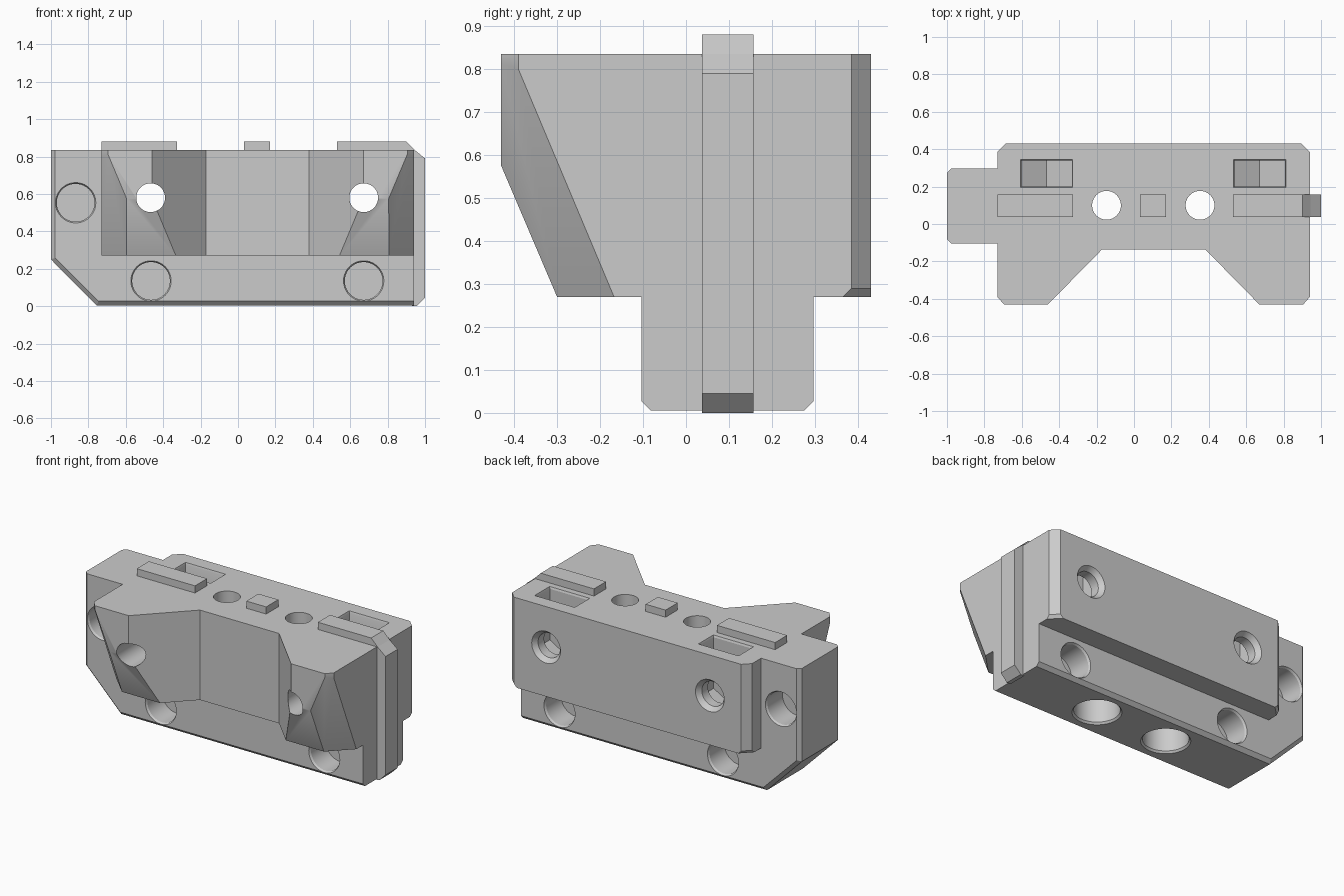
import bpy, bmesh
from math import tau
from mathutils import Vector

if "Cube" in bpy.data.objects:
    bpy.data.objects.remove(bpy.data.objects["Cube"], do_unlink=True)

grey = bpy.data.materials.new("plain_grey")
grey.use_nodes = True
colour = (0.6, 0.6, 0.6, 1)
grey.diffuse_color = colour
grey.node_tree.nodes["Principled BSDF"].inputs["Base Color"].default_value = colour


def finish(bm, name):
    bmesh.ops.recalc_face_normals(bm, faces=bm.faces)
    mesh = bpy.data.meshes.new(name)
    bm.to_mesh(mesh)
    bm.free()
    mesh.materials.append(grey)
    obj = bpy.data.objects.new(name, mesh)
    bpy.context.collection.objects.link(obj)
    return obj


def prism(outline, lo, hi, axis):
    """Extrude a 2D outline along Y (outline is x,z) or Z (outline is x,y)."""
    bm = bmesh.new()
    place = (lambda u, v: (u, lo, v)) if axis == "Y" else (lambda u, v: (u, v, lo))
    face = bm.faces.new([bm.verts.new(place(u, v)) for u, v in outline])
    top = bmesh.ops.extrude_face_region(bm, geom=[face])["geom"]
    shift = Vector((0, hi - lo, 0) if axis == "Y" else (0, 0, hi - lo))
    bmesh.ops.translate(bm, vec=shift, verts=[g for g in top if isinstance(g, bmesh.types.BMVert)])
    return bm


def box(x0, x1, y0, y1, z0, z1):
    return prism([(x0, y0), (x1, y0), (x1, y1), (x0, y1)], z0, z1, "Z")


def trim(bm, point, normal):
    """Cut off everything beyond a plane and cap the cut."""
    bmesh.ops.bisect_plane(bm, geom=bm.verts[:] + bm.edges[:] + bm.faces[:], dist=1e-5,
                           plane_co=point, plane_no=Vector(normal).normalized(), clear_outer=True)
    bmesh.ops.holes_fill(bm, edges=[e for e in bm.edges if e.is_boundary], sides=0)


def turned(profile, origin, direction):
    """Round cutter: (depth, radius) steps turned about a line into the body."""
    bm = bmesh.new()
    axis, origin = Vector(direction), Vector(origin)
    side = axis.orthogonal().normalized()
    steps = [(profile[0][0], 0)] + profile + [(profile[-1][0], 0)]
    verts = [bm.verts.new(origin + axis * d + side * r) for d, r in steps]
    edges = [bm.edges.new(pair) for pair in zip(verts, verts[1:])]
    bmesh.ops.spin(bm, geom=verts + edges, cent=origin, axis=axis, angle=tau, steps=40)
    bmesh.ops.remove_doubles(bm, verts=bm.verts, dist=1e-5)
    return bm


def combine(body, bm, operation):
    tool = finish(bm, "tool")
    mod = body.modifiers.new("combine", "BOOLEAN")
    mod.operation, mod.solver, mod.object = operation, "EXACT", tool
    bpy.context.view_layer.objects.active = body
    bpy.ops.object.modifier_apply(modifier=mod.name)
    bpy.data.objects.remove(tool, do_unlink=True)


LEFT, RIGHT, TOP, STEP, BASE = -0.73, 0.94, 0.835, 0.27, 0.005
FRONT, BACK = -0.103, 0.297

# Narrow core with a slanted lower corner and chamfered outer edges
core = prism([(-1, TOP), (-1, 0.25), (-0.757, BASE), (RIGHT, BASE), (RIGHT, TOP)], FRONT, BACK, "Y")
for y, s in ((FRONT + 0.022, -1), (BACK - 0.022, 1)):
    trim(core, (-1, y, 0.5), (-1, s, 0))
    trim(core, (-1, y, 0.25), (-0.71, s, -0.71))
    trim(core, (0, y, BASE), (0, s, -1))
body = finish(core, "main_block")

# Wide upper block with two forward ears
half = [(0.275, -0.135), (0.565, -0.43), (0.8, -0.43), (0.835, -0.39), (0.835, 0.385), (0.79, 0.43)]
MID = (LEFT + RIGHT) / 2
outline = [(MID + x, y) for x, y in half] + [(MID - x, y) for x, y in reversed(half)]
upper = prism(outline, STEP, TOP, "Z")
trim(upper, (0, -0.43, 0.575), (0, -0.305, -0.13))
for s in (-1, 1):
    x = MID + s * 0.835
    trim(upper, (x, -0.39, 0.8), (s, -1, -0.42))
    trim(upper, (x, 0.385, 0.29), (s, 1, -1))
combine(body, upper, "UNION")

# Blind round sockets on both faces of the core
socket = [(-0.02, 0.108), (0, 0.108), (0.012, 0.101), (0.16, 0.101)]
for x, z in ((-0.465, 0.135), (0.672, 0.135), (-0.868, 0.553)):
    combine(body, turned(socket, (x, FRONT, z), (0, 1, 0)), "DIFFERENCE")
    combine(body, turned(socket, (x, BACK, z), (0, -1, 0)), "DIFFERENCE")

# Bolt holes through the ears, with nut slots open at the top
bolt = [(-0.02, 0.1), (0, 0.1), (0.03, 0.077), (1, 0.077)]
for x in (-0.467, 0.672):
    combine(body, turned(bolt, (x, 0.43, 0.58), (0, -1, 0)), "DIFFERENCE")
    slot = prism([(x - 0.135, 0.9), (x - 0.135, 0.502), (x, 0.424), (x + 0.135, 0.502), (x + 0.135, 0.9)],
                 0.2, 0.34, "Y")
    combine(body, slot, "DIFFERENCE")
    # Chamfered slot rim
    rim = box(x - 0.147, x + 0.147, 0.188, 0.352, TOP - 0.012, TOP + 0.02)
    for v in rim.verts:
        if v.co.z < TOP:
            v.co.x -= 0.012 if v.co.x > x else -0.012
            v.co.y -= 0.012 if v.co.y > 0.27 else -0.012
    combine(body, rim, "DIFFERENCE")

# Vertical holes, counterbored from below
bore = [(-0.02, 0.14), (0, 0.14), (0.012, 0.13), (0.5, 0.13), (0.5, 0.077), (1, 0.077)]
for x in (-0.147, 0.353):
    combine(body, turned(bore, (x, 0.1, BASE), (0, 0, 1)), "DIFFERENCE")

# Locating ribs on top and the rail wrapping down the end
Y0, Y1, RIB = 0.037, 0.157, 0.88
finish(box(LEFT, -0.325, Y0, Y1, TOP - 0.01, RIB), "top_rib")
finish(box(0.032, 0.17, Y0, Y1, TOP - 0.01, RIB), "center_rib")
finish(prism([(0.53, RIB), (0.9, RIB), (0.945, TOP), (1, 0.79), (1, 0.045), (0.955, 0), (0.93, 0),
              (0.93, TOP - 0.01), (0.53, TOP - 0.01)], Y0, Y1, "Y"), "end_rail")

# Smooth hole walls, sharp edges elsewhere
bpy.ops.object.select_all(action="DESELECT")
body.select_set(True)
bpy.context.view_layer.objects.active = body
bpy.ops.object.shade_smooth_by_angle()
